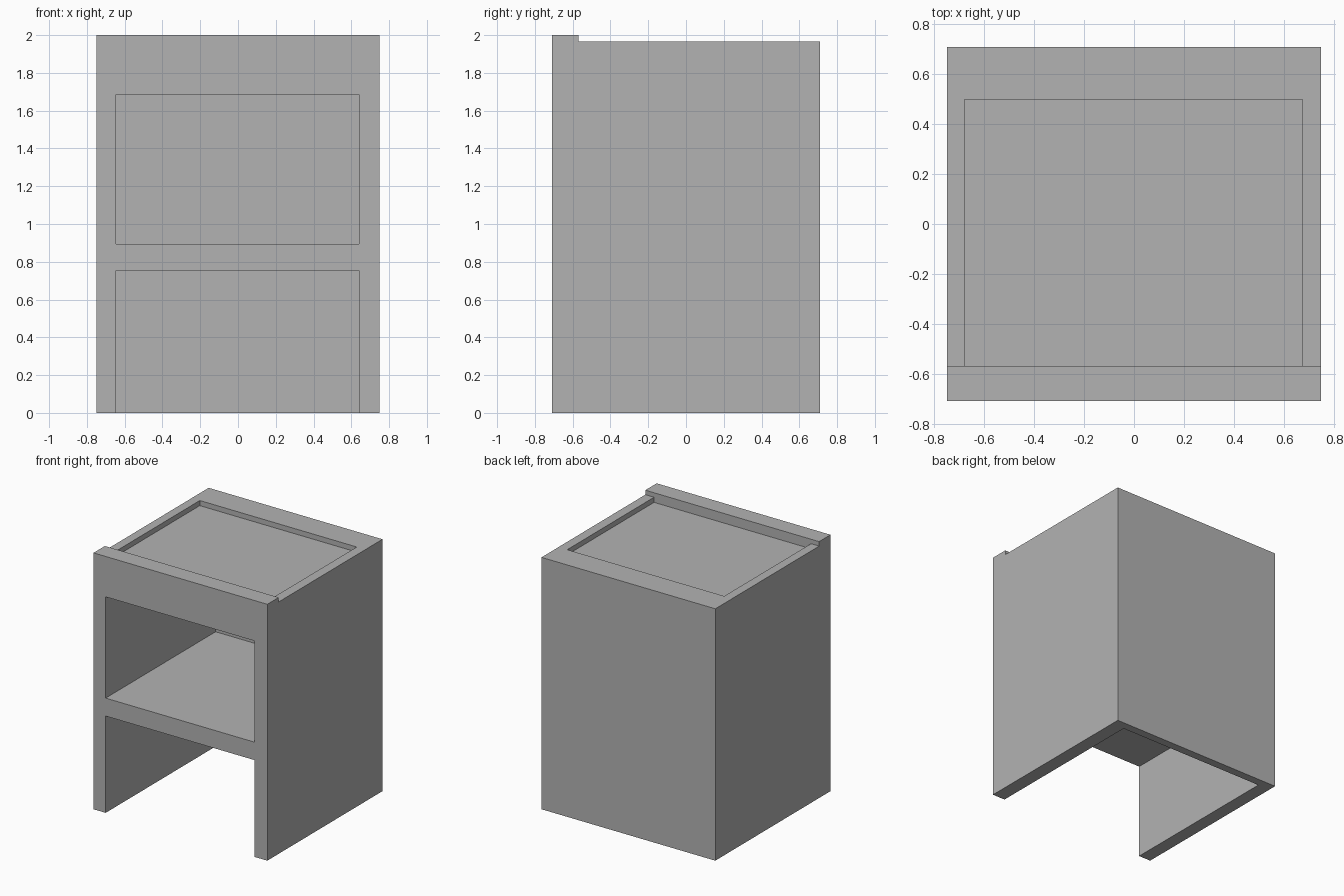
import bpy
import bmesh
from mathutils import Vector

default = bpy.data.objects.get("Cube")
if default:
    bpy.data.objects.remove(default, do_unlink=True)

# Single grey finish
grey = bpy.data.materials.new("cabinet_grey")
grey.use_nodes = True
colour = (0.45, 0.45, 0.45, 1)
grey.diffuse_color = colour
grey.node_tree.nodes["Principled BSDF"].inputs["Base Color"].default_value = colour


def prism(name, profile, x0, x1):
    """Extrude a (y, z) side profile from x0 to x1."""
    bm = bmesh.new()
    face = bm.faces.new([bm.verts.new((x0, y, z)) for y, z in profile])
    extruded = bmesh.ops.extrude_face_region(bm, geom=[face])["geom"]
    moved = [v for v in extruded if isinstance(v, bmesh.types.BMVert)]
    bmesh.ops.translate(bm, verts=moved, vec=Vector((x1 - x0, 0, 0)))
    bmesh.ops.recalc_face_normals(bm, faces=bm.faces)
    mesh = bpy.data.meshes.new(name)
    bm.to_mesh(mesh)
    bm.free()
    mesh.materials.append(grey)
    obj = bpy.data.objects.new(name, mesh)
    bpy.context.collection.objects.link(obj)
    return obj


def cut_box(target, name, x, y, z):
    """Subtract a box given by its ranges on the three axes."""
    cutter = prism(name, [(y[0], z[0]), (y[1], z[0]), (y[1], z[1]), (y[0], z[1])], *x)
    cutter.hide_render = True
    mod = target.modifiers.new(name, "BOOLEAN")
    mod.operation = "DIFFERENCE"
    mod.solver = "EXACT"
    mod.object = cutter
    bpy.context.view_layer.objects.active = target
    bpy.ops.object.modifier_apply(modifier=name)
    bpy.data.objects.remove(cutter, do_unlink=True)


front, back, lip = -0.71, 0.71, -0.57
top, lip_top = 1.965, 2.0
opening = (-0.645, 0.64)
inside = (front - 0.1, 0.645)

# Cabinet body with the raised lip along the front of the top
cabinet = prism("cabinet_body", [(front, 0), (back, 0), (back, top), (lip, top),
                                 (lip, lip_top), (front, lip_top)], -0.75, 0.75)

# Upper compartment, open lower bay and shallow recess in the top
cut_box(cabinet, "upper_compartment", opening, inside, (0.895, 1.685))
cut_box(cabinet, "lower_bay", opening, inside, (-0.1, 0.755))
cut_box(cabinet, "top_recess", (-0.68, 0.675), (lip, 0.5), (top - 0.04, 2.1))
